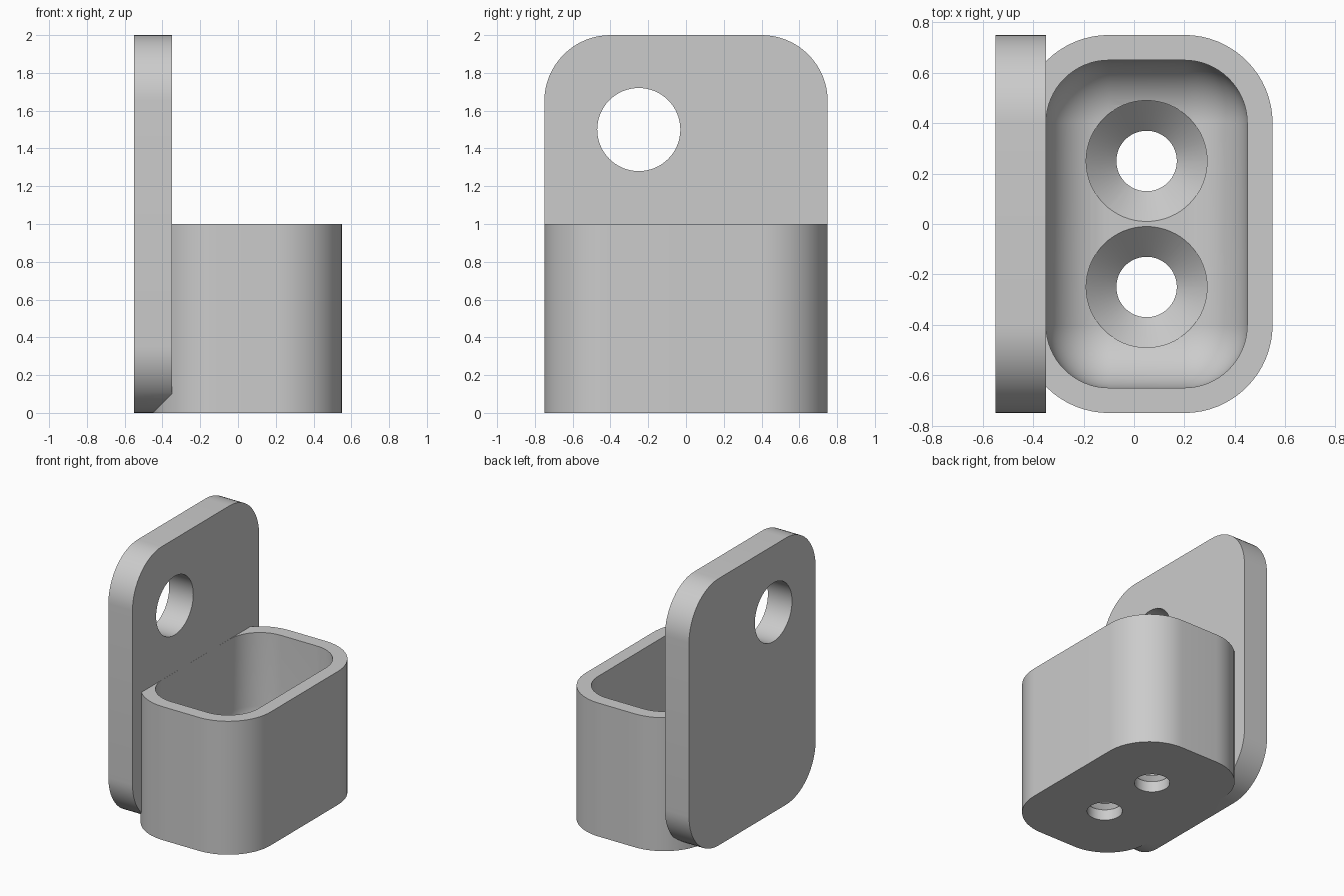
import bpy, bmesh
from math import sin, cos, pi, radians
from mathutils import Matrix

if "Cube" in bpy.data.objects:
    bpy.data.objects.remove(bpy.data.objects["Cube"], do_unlink=True)

grey = bpy.data.materials.new("plain grey")
grey.use_nodes = True
grey.diffuse_color = (0.6, 0.6, 0.6, 1)
grey.node_tree.nodes["Principled BSDF"].inputs["Base Color"].default_value = (0.6, 0.6, 0.6, 1)


def rounded_rect(hx, hy, r, steps=16):
    """Outline of a rounded rectangle, counter-clockwise."""
    points = []
    for i, (sx, sy) in enumerate([(1, 1), (-1, 1), (-1, -1), (1, -1)]):
        for k in range(steps + 1):
            a = (i + k / steps) * pi / 2
            points.append((sx * (hx - r) + r * cos(a), sy * (hy - r) + r * sin(a)))
    return points


def loft(name, layers, matrix):
    """Solid through stacked rounded rectangles (height, half x, half y, radius)."""
    bm = bmesh.new()
    rings = [[bm.verts.new((x, y, z)) for x, y in rounded_rect(hx, hy, r)]
             for z, hx, hy, r in layers]
    n = len(rings[0])
    for low, high in zip(rings, rings[1:]):
        for i in range(n):
            j = (i + 1) % n
            bm.faces.new((low[i], low[j], high[j], high[i]))
    bm.faces.new(rings[0][::-1])
    bm.faces.new(rings[-1])
    bmesh.ops.remove_doubles(bm, verts=bm.verts, dist=1e-5)
    bm.transform(matrix)
    bmesh.ops.recalc_face_normals(bm, faces=bm.faces)
    mesh = bpy.data.meshes.new(name)
    bm.to_mesh(mesh)
    bm.free()
    mesh.materials.append(grey)
    obj = bpy.data.objects.new(name, mesh)
    bpy.context.collection.objects.link(obj)
    return obj


def combine(target, tool, operation):
    """Apply a boolean and discard the tool."""
    mod = target.modifiers.new(operation, "BOOLEAN")
    mod.operation, mod.object, mod.solver = operation, tool, "EXACT"
    bpy.context.view_layer.objects.active = target
    bpy.ops.object.modifier_apply(modifier=mod.name)
    bpy.data.objects.remove(tool, do_unlink=True)


def round_bar(r, z):
    return (z, r, r, r)


# Upright mounting plate, extruded along x
sideways = Matrix.Rotation(radians(90), 4, "Y")
bracket = loft("bracket", [(-0.1, 1, 0.75, 0.35), (0.1, 1, 0.75, 0.35)],
               Matrix.Translation((-0.45, 0, 1)) @ sideways)

# Cup body merged into the plate
at_cup = Matrix.Translation((0.05, 0, 0))
cup = loft("cup", [(0, 0.5, 0.75, 0.35), (1, 0.5, 0.75, 0.35)], at_cup)
combine(bracket, cup, "UNION")

# Pocket with a rounded floor edge
floor, fillet = 0.2, 0.25
layers = []
for k in range(1, 17):
    a = k / 16 * pi / 2
    inset = fillet * (1 - sin(a))
    layers.append((floor + fillet * (1 - cos(a)), 0.3995 - inset, 0.65 - inset, fillet - inset))
layers.insert(0, (floor, 0.151, 0.401, 0.001))
layers.append((1.2, 0.3995, 0.65, fillet))
combine(bracket, loft("pocket", layers, at_cup), "DIFFERENCE")

# Countersunk screw holes in the floor
for y in (-0.25, 0.25):
    hole = loft("screw_hole", [round_bar(0.12, -0.1), round_bar(0.12, 0.08),
                               round_bar(0.24, 0.2), round_bar(0.24, 0.4)],
                Matrix.Translation((0.05, y, 0)))
    combine(bracket, hole, "DIFFERENCE")

# Round hole through the plate
hole = loft("plate_hole", [round_bar(0.22, -0.3), round_bar(0.22, 0.3)],
            Matrix.Translation((-0.45, -0.25, 1.5)) @ sideways)
combine(bracket, hole, "DIFFERENCE")

bpy.ops.object.select_all(action="DESELECT")
bracket.select_set(True)
bpy.context.view_layer.objects.active = bracket
bpy.ops.object.shade_smooth_by_angle(angle=radians(30))
